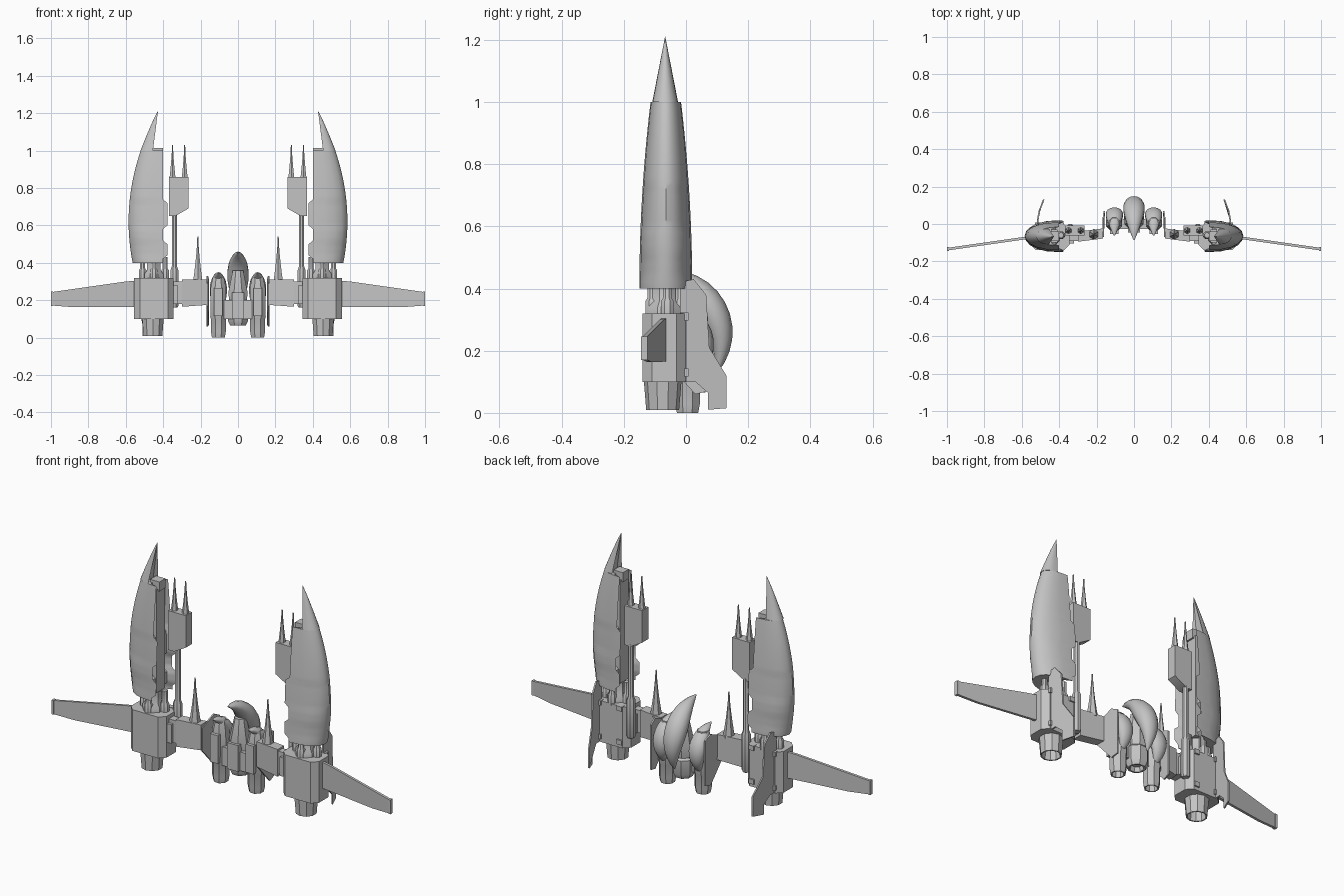
import bpy
import bmesh
from math import sin, cos, pi, radians

default_cube = bpy.data.objects.get("Cube")
if default_cube:
    bpy.data.objects.remove(default_cube, do_unlink=True)

hull_grey = (0.55, 0.55, 0.55, 1)
material = bpy.data.materials.new("hull grey")
material.use_nodes = True
material.diffuse_color = hull_grey
material.node_tree.nodes["Principled BSDF"].inputs["Base Color"].default_value = hull_grey


def loft(name, rings, mirror=True):
    """Skin equal-length rings of points, cap both ends, mirror across x."""
    bm = bmesh.new()
    rows = [[bm.verts.new(point) for point in ring] for ring in rings]
    count = len(rows[0])
    for lower, upper in zip(rows, rows[1:]):
        for i in range(count):
            j = (i + 1) % count
            bm.faces.new((lower[i], lower[j], upper[j], upper[i]))
    bm.faces.new(rows[0])
    bm.faces.new(rows[-1])
    bmesh.ops.recalc_face_normals(bm, faces=bm.faces)
    mesh = bpy.data.meshes.new(name)
    bm.to_mesh(mesh)
    bm.free()
    mesh.materials.append(material)
    part = bpy.data.objects.new(name, mesh)
    bpy.context.collection.objects.link(part)
    if mirror:
        modifier = part.modifiers.new("Mirror", 'MIRROR')
        modifier.use_mirror_merge = False
    bpy.ops.object.select_all(action='DESELECT')
    part.select_set(True)
    bpy.context.view_layer.objects.active = part
    bpy.ops.object.shade_smooth_by_angle(angle=radians(35))


def steps(count):
    """Evenly spaced fractions from zero to one."""
    return [i / count for i in range(count + 1)]


def lathe(name, x, y, profile, sides=8, mirror=True):
    """Turned part on a vertical axis; profile holds (radius, height) pairs."""
    angles = [2 * pi * (i + 0.5) / sides for i in range(sides)]
    rings = [[(x + r * cos(a), y + r * sin(a), z) for a in angles] for r, z in profile]
    loft(name, rings, mirror)


def needle(name, x, y, bottom, top, radius):
    """Spike with a hollow-sided taper."""
    profile = [(radius * (1 - t) ** 1.5 + 0.003, bottom + (top - bottom) * t) for t in steps(5)]
    lathe(name, x, y, profile, 6)


def block(name, centre, size, cut=0, mirror=True):
    """Box with optional chamfers on its upright edges."""
    cx, cy, cz = centre
    hx, hy, hz = [s / 2 for s in size]
    outline = [(cx + sx * (hx - dx), cy + sy * (hy - dy))
               for sx, sy, first in ((-1, -1, 0), (1, -1, cut), (1, 1, 0), (-1, 1, cut))
               for dx, dy in ((first, cut - first), (cut - first, first))]
    if not cut:
        outline = outline[::2]
    loft(name, [[(x, y, z) for x, y in outline] for z in (cz - hz, cz + hz)], mirror)


def front_plate(name, outline, depth, half):
    """Plate outlined in x and z; depth gives y along x."""
    loft(name, [[(x, depth(x) + w, z) for x, z in outline] for w in (-half, half)])


def side_plate(name, outline, x, curl):
    """Thin plate outlined in y and z, curling inward toward the rear."""
    loft(name, [[(x + w - curl * max(0, y) ** 2, y, z) for y, z in outline]
                for w in (-0.004, 0.004)])


def crescent(name, x, centre, radius, last, thick, width, mirror=True):
    """Hooked fairing swept round an arc from its top tip down the back."""
    cy, cz = centre
    rings = []
    for t in steps(12):
        arc = radians(100 + (last - 100) * t)
        swell = sin(pi * (0.01 + 0.98 * t)) ** 0.8
        ring = []
        for i in range(14):
            a = 2 * pi * i / 14
            r = radius - thick * swell * (1 - cos(a)) / 2
            ring.append((x + width * swell * sin(a), cy + r * cos(arc), cz + r * sin(arc)))
        rings.append(ring)
    loft(name, rings, mirror)


def shell_ring(z, inner, outer, front, back, hollow):
    """Half-oval section bulging outward with a recessed inner side."""
    middle, half = (front + back) / 2, (back - front) / 2
    ring = [(inner + (outer - inner) * max(0, sin(pi * t)) ** 0.8, middle - half * cos(pi * t), z)
            for t in steps(10)]
    return ring + [(inner + hollow, middle + side * half * 0.75, z) for side in (1, -1)]


# Long booster cowls: barrel-shaped outside, notched rim on the inner side
cowl = []
for t in steps(30):
    z = 0.4 + 0.6 * t
    notched = z < 0.43 or 0.51 < z < 0.59 or z > 0.73
    shrink = 0.1 * (z - 0.4) ** 2
    cowl.append(shell_ring(z, 0.402 if notched else 0.378, 0.585 - 0.45 * (z - 0.62) ** 2,
                           shrink - 0.15, 0.02 - shrink, 0.04))
loft("booster_cowl", cowl)

# Curved spike that carries each cowl to its point
spike = []
for t in steps(6):
    inner, left = 0.455 - 0.027 * t, 1.01 - t
    spike.append(shell_ring(1 + 0.21 * t, inner, inner + 0.066 * left ** 0.85,
                            -0.067 - 0.041 * left, -0.067 + 0.041 * left, 0.02 * left))
loft("cowl_spike", spike)
block("cowl_spine", (0.435, -0.065, 0.7), (0.05, 0.07, 0.55))
block("cowl_cap", (0.428, -0.065, 0.99), (0.055, 0.05, 0.05))

# Booster engine blocks, pistons and nozzles
block("engine_block", (0.45, -0.07, 0.21), (0.21, 0.14, 0.22), 0.03)
block("block_lug", (0.34, -0.07, 0.23), (0.04, 0.07, 0.1))
lathe("piston_collar", 0.45, -0.07, [(0.055, 0.31), (0.055, 0.34), (0.04, 0.36), (0.04, 0.42)])
for x, y in ((0.39, -0.06), (0.51, -0.06), (0.45, -0.02), (0.45, -0.11)):
    lathe("piston", x, y, [(0.022, 0.31), (0.022, 0.36), (0.015, 0.37), (0.015, 0.43)])
lathe("booster_nozzle", 0.455, -0.075, [(0.04, 0.06), (0.046, 0.01), (0.053, 0.01), (0.062, 0.12)], 10)
for z in (0.13, 0.31):
    for x in (0.39, 0.515):
        block("block_clamp", (x, -0.005, z), (0.03, 0.026, 0.025))

# Outer wings, swept slightly forward
front_plate("wing", [(0.54, 0.305), (0.6, 0.3), (1, 0.243), (1, 0.172), (0.88, 0.163), (0.54, 0.165)],
            lambda x: 0.008 - x / 7, 0.007)
block("wing_tip", (0.994, -0.134, 0.208), (0.012, 0.02, 0.076))

# Rear fins hanging behind the engine blocks
side_plate("rear_fin", [(-0.02, 0.42), (0.025, 0.43), (0.065, 0.38), (0.075, 0.21), (0.13, 0.12),
                        (0.13, 0.015), (0.07, 0.01), (0.07, 0.065), (0.03, 0.1), (-0.02, 0.1)],
           0.515, 1.9)

# Twin guns on their long tubes
lathe("gun_tube", 0.34, -0.022, [(0.018, 0.16), (0.023, 0.17), (0.023, 0.36), (0.015, 0.38), (0.015, 0.66)])
front_plate("gun_housing", [(0.265, 0.86), (0.37, 0.86), (0.37, 0.65), (0.335, 0.65), (0.265, 0.69)],
            lambda x: -0.035, 0.026)
for x in (0.285, 0.35):
    needle("gun_barrel", x, -0.035, 0.85, 1.03, 0.016)

# Arms joining the boosters to the middle, with antennas
block("arm_link", (0.32, -0.07, 0.24), (0.06, 0.04, 0.12))
front_plate("arm_box", [(0.165, 0.31), (0.3, 0.31), (0.3, 0.165), (0.165, 0.175)],
            lambda x: -0.03 - x / 8, 0.027)
needle("antenna", 0.215, -0.055, 0.3, 0.54, 0.026)

# Curved side shields
side_plate("side_shield", [(-0.07, 0.29), (0.03, 0.33), (0.07, 0.31), (0.07, 0.07),
                           (0.03, 0.06), (-0.07, 0.17)], 0.165, 1.2)

# Small engine pods with hooked fairings
lathe("pod_body", 0.105, 0.005, [(0.028, 0.04), (0.03, 0), (0.037, 0), (0.043, 0.03), (0.043, 0.1),
                                 (0.047, 0.11), (0.044, 0.27), (0.03, 0.33)])
block("pod_face", (0.105, -0.025, 0.19), (0.046, 0.055, 0.15))
block("pod_strut", (0.05, 0, 0.15), (0.05, 0.055, 0.1))
crescent("pod_fairing", 0.105, (-0.04, 0.22), 0.13, -60, 0.07, 0.047)

# Central body with the largest hooked fairing
lathe("core_body", 0, 0.02, [(0.03, 0.09), (0.035, 0.065), (0.045, 0.065), (0.058, 0.09), (0.058, 0.165),
                             (0.048, 0.175), (0.056, 0.24), (0.03, 0.36)], mirror=False)
block("core_panel", (0, -0.02, 0.17), (0.064, 0.05, 0.14), mirror=False)
crescent("core_fairing", 0, (-0.05, 0.26), 0.2, -42, 0.1, 0.058, mirror=False)
